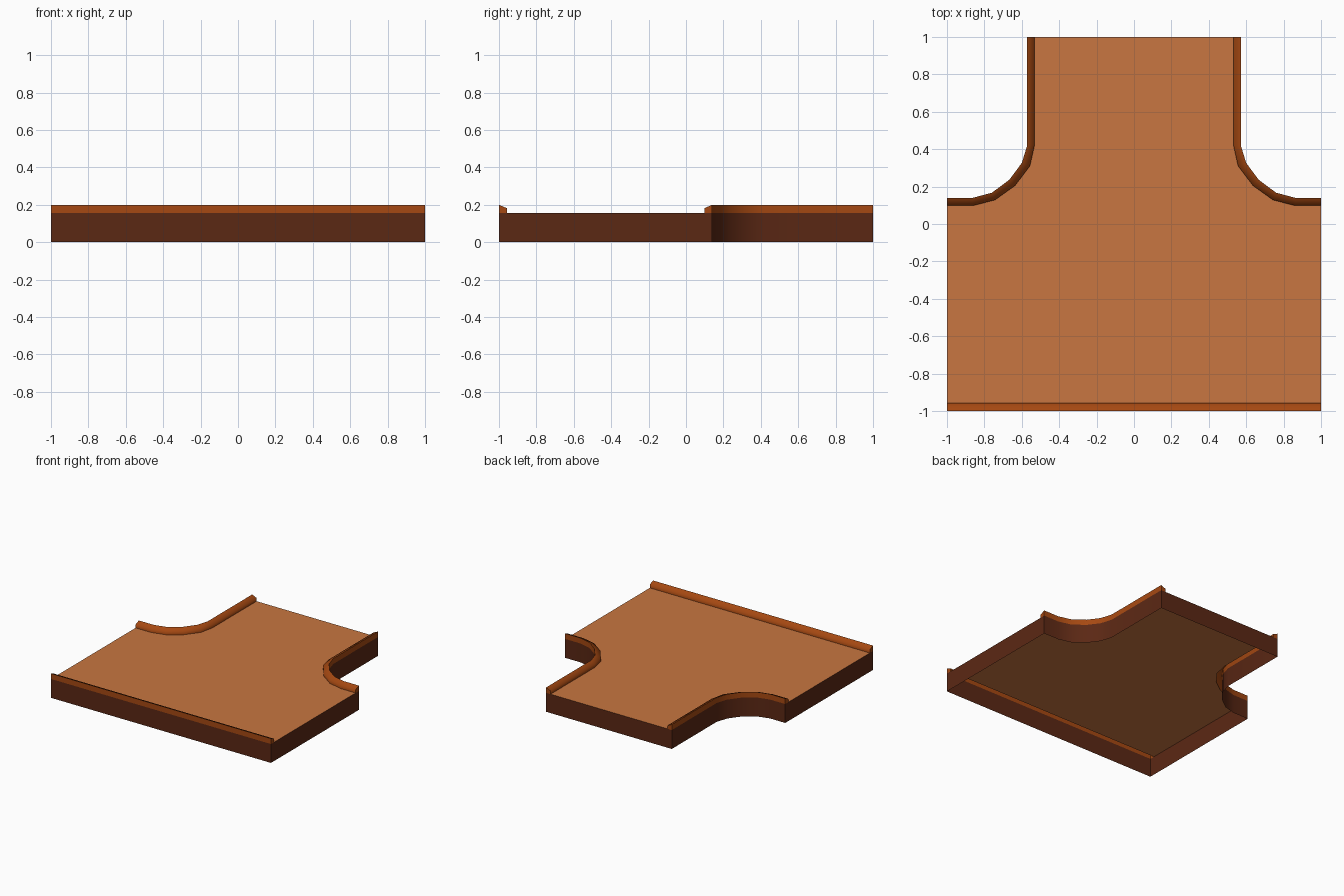
import bpy

if "Cube" in bpy.data.objects:
    bpy.data.objects.remove(bpy.data.objects["Cube"])

FLOOR_Z, INNER_Z, TOP_Z = 0.155, 0.182, 0.2


def material(name, rgb):
    m = bpy.data.materials.new(name)
    m.diffuse_color = (*rgb, 1)
    m.use_nodes = True
    m.node_tree.nodes["Principled BSDF"].inputs["Base Color"].default_value = m.diffuse_color
    return m


FLOOR = material("light orange", (0.58, 0.18, 0.052))
RAIL = material("burnt orange", (0.38, 0.066, 0.006))
SKIRT = material("dark brown", (0.105, 0.021, 0.007))


def build(name, verts, faces, mat, smooth=False):
    me = bpy.data.meshes.new(name)
    me.from_pydata(verts, [], faces)
    me.materials.append(mat)
    ob = bpy.data.objects.new(name, me)
    bpy.context.collection.objects.link(ob)
    if smooth:
        bpy.context.view_layer.objects.active = ob
        ob.select_set(True)
        bpy.ops.object.shade_smooth_by_angle(angle=smooth)
        ob.select_set(False)
    return ob


def wall(name, path):
    """Vertical skirt below a path; the outside lies to the path's right."""
    n = len(path)
    verts = [(x, y, z) for z in (0, FLOOR_Z) for x, y in path]
    faces = [(i, i + 1, n + i + 1, n + i) for i in range(n - 1)]
    build(name, verts, faces, SKIRT, 0.7)


def rail(name, outer, inner):
    """Raised lip with a top sloping inward, open underneath, capped at the ends."""
    verts, faces = [], []
    for (ox, oy), (ix, iy) in zip(outer, inner):
        verts += [(ox, oy, FLOOR_Z), (ox, oy, TOP_Z), (ix, iy, INNER_Z), (ix, iy, FLOOR_Z)]
    for i in range(len(outer) - 1):
        a, b = 4 * i, 4 * i + 4
        faces += [(a + k, b + k, b + k + 1, a + k + 1) for k in range(3)]
    # End caps on their own vertices keep the ends crisp
    n = len(verts)
    verts += verts[:4] + verts[-4:]
    faces += [(n, n + 1, n + 2, n + 3), (n + 7, n + 6, n + 5, n + 4)]
    build(name, verts, faces, RAIL, 1.6)


# Right-hand edge, from the side opening round the curve to the back opening
outer_r = [(1, 0.14), (0.862, 0.14), (0.76, 0.167), (0.667, 0.236),
           (0.6, 0.326), (0.571, 0.42), (0.571, 1)]
inner_r = [(1, 0.098), (0.862, 0.098), (0.744, 0.128), (0.636, 0.205),
           (0.556, 0.311), (0.531, 0.425), (0.531, 1)]


def mirror(path):
    return [(-x, y) for x, y in reversed(path)]


outer_l, inner_l = mirror(outer_r), mirror(inner_r)
front_out, front_in = [(-1, -1), (1, -1)], [(-1, -0.958), (1, -0.958)]

# Rails and the skirts beneath them
for side, out, inn in (("front", front_out, front_in),
                       ("right", outer_r, inner_r),
                       ("left", outer_l, inner_l)):
    rail(side + "_rail", out, inn)
    wall(side + "_skirt", out)

# Flat skirts closing the three openings
wall("right_end_skirt", [front_out[1], outer_r[0]])
wall("back_end_skirt", [outer_r[-1], outer_l[0]])
wall("left_end_skirt", [outer_l[-1], front_out[0]])

# Floor plate between the rails
outline = front_in + inner_r + inner_l
build("floor", [(x, y, FLOOR_Z) for x, y in outline], [tuple(range(len(outline)))], FLOOR)
